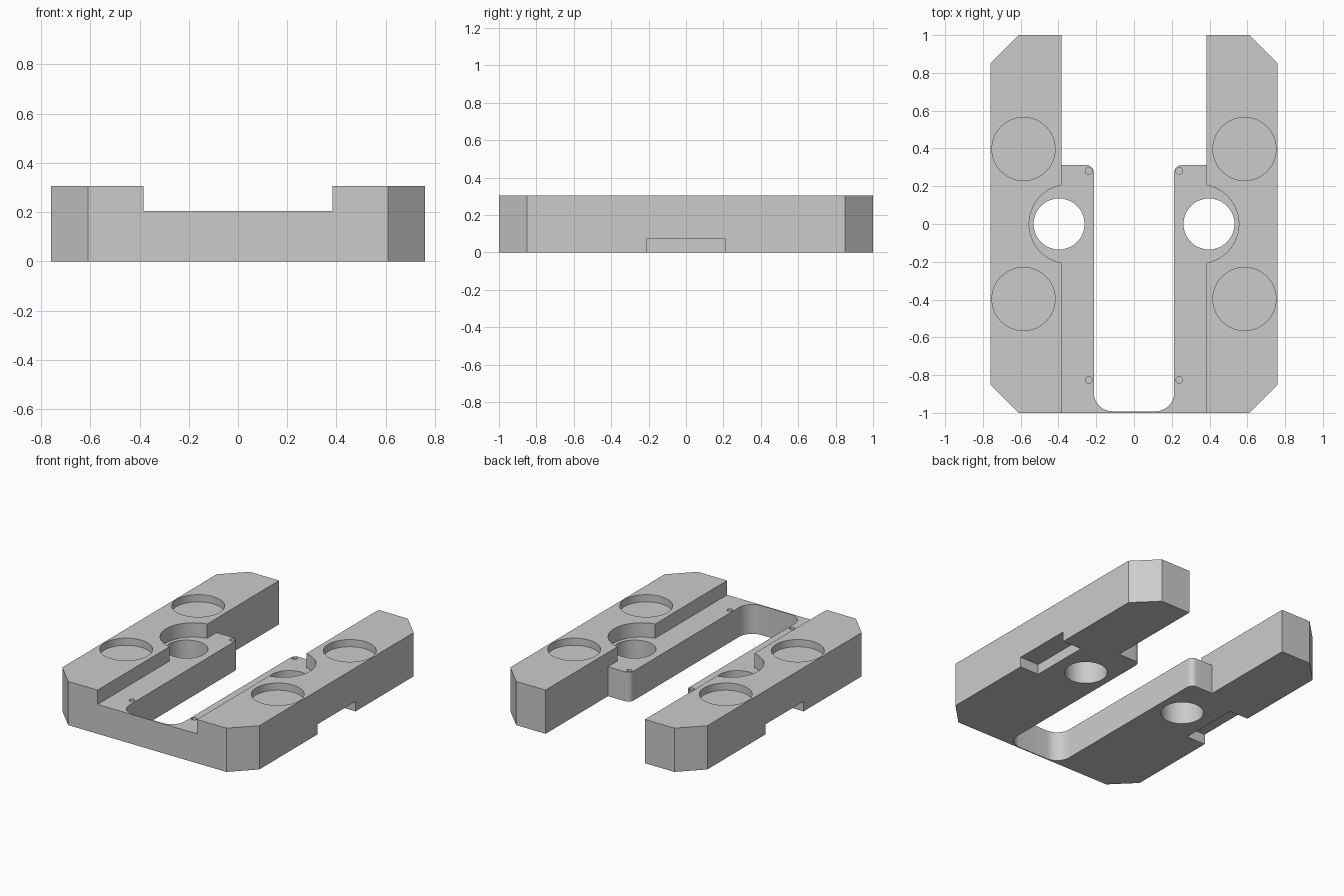
import bpy, bmesh
from math import sin, cos, radians, pi, atan2

if "Cube" in bpy.data.objects:
    bpy.data.objects.remove(bpy.data.objects["Cube"])

H, LEDGE = 0.305, 0.205     # bar height, ledge height


def arc(cx, cy, r, a0, a1, n):
    """Points along an arc, angles in degrees."""
    return [(cx + r * cos(radians(a0 + (a1 - a0) * i / n)),
             cy + r * sin(radians(a0 + (a1 - a0) * i / n))) for i in range(n + 1)]


def mirrored(half):
    """Close a right-hand outline with its mirror image across x = 0."""
    return half + [(-x, y) for x, y in reversed(half)]


def prism(name, pts, z0, z1):
    bm = bmesh.new()
    face = bm.faces.new([bm.verts.new((x, y, z0)) for x, y in pts])
    top = bmesh.ops.extrude_face_region(bm, geom=[face])["geom"]
    for v in top:
        if isinstance(v, bmesh.types.BMVert):
            v.co.z = z1
    bmesh.ops.recalc_face_normals(bm, faces=bm.faces)
    me = bpy.data.meshes.new(name)
    bm.to_mesh(me)
    bm.free()
    ob = bpy.data.objects.new(name, me)
    bpy.context.collection.objects.link(ob)
    return ob


def circle(cx, cy, r, n=48):
    return [(cx + r * cos(2 * pi * i / n), cy + r * sin(2 * pi * i / n)) for i in range(n)]


def cut(body, pts, z0, z1):
    cutter = prism("cutter", pts, z0, z1)
    cutter.hide_render = True
    bpy.context.view_layer.objects.active = body
    mod = body.modifiers.new("cut", 'BOOLEAN')
    mod.operation, mod.solver, mod.object = 'DIFFERENCE', 'EXACT', cutter
    bpy.ops.object.modifier_apply(modifier=mod.name)
    bpy.data.objects.remove(cutter)


# U-shaped body: chamfered bars, inner ledges and the central slot
half = [(0.61, -1), (0.76, -0.85), (0.76, 0.85), (0.61, 1), (0.383, 1), (0.383, 0.312)]
half += arc(0.253, 0.272, 0.04, 90, 180, 8)
half += arc(0.113, -0.892, 0.10, 0, -90, 12)
body = prism("slotted_base_plate", mirrored(half), 0, H)

# Raised bars: clear the centre down to the ledge, with scallops around the holes
a = math_angle = 180 / pi * atan2(0.2057, 0.037)
channel = [(0.383, -1.1)] + arc(0.346, 0, 0.209, -a, a, 40) + [(0.383, 1.1)]
cut(body, mirrored(channel), LEDGE, H + 0.1)

for s in (-1, 1):
    # Through hole
    cut(body, circle(s * 0.397, 0, 0.135), -0.1, H + 0.1)
    # Underside notch in the outer edge
    cut(body, [(s * 0.615, -0.21), (s * 0.9, -0.21), (s * 0.9, 0.21), (s * 0.615, 0.21)], -0.1, 0.07)
    # Shallow round pockets
    for y in (-0.397, 0.397):
        cut(body, circle(s * 0.585, y, 0.167, 64), H - 0.05, H + 0.1)
    # Small screw holes in the ledges
    for y in (-0.825, 0.281):
        cut(body, circle(s * 0.24, y, 0.018, 20), 0.08, H + 0.1)

bpy.ops.object.select_all(action='DESELECT')
body.select_set(True)
bpy.context.view_layer.objects.active = body
bpy.ops.object.shade_smooth_by_angle(angle=radians(30))
